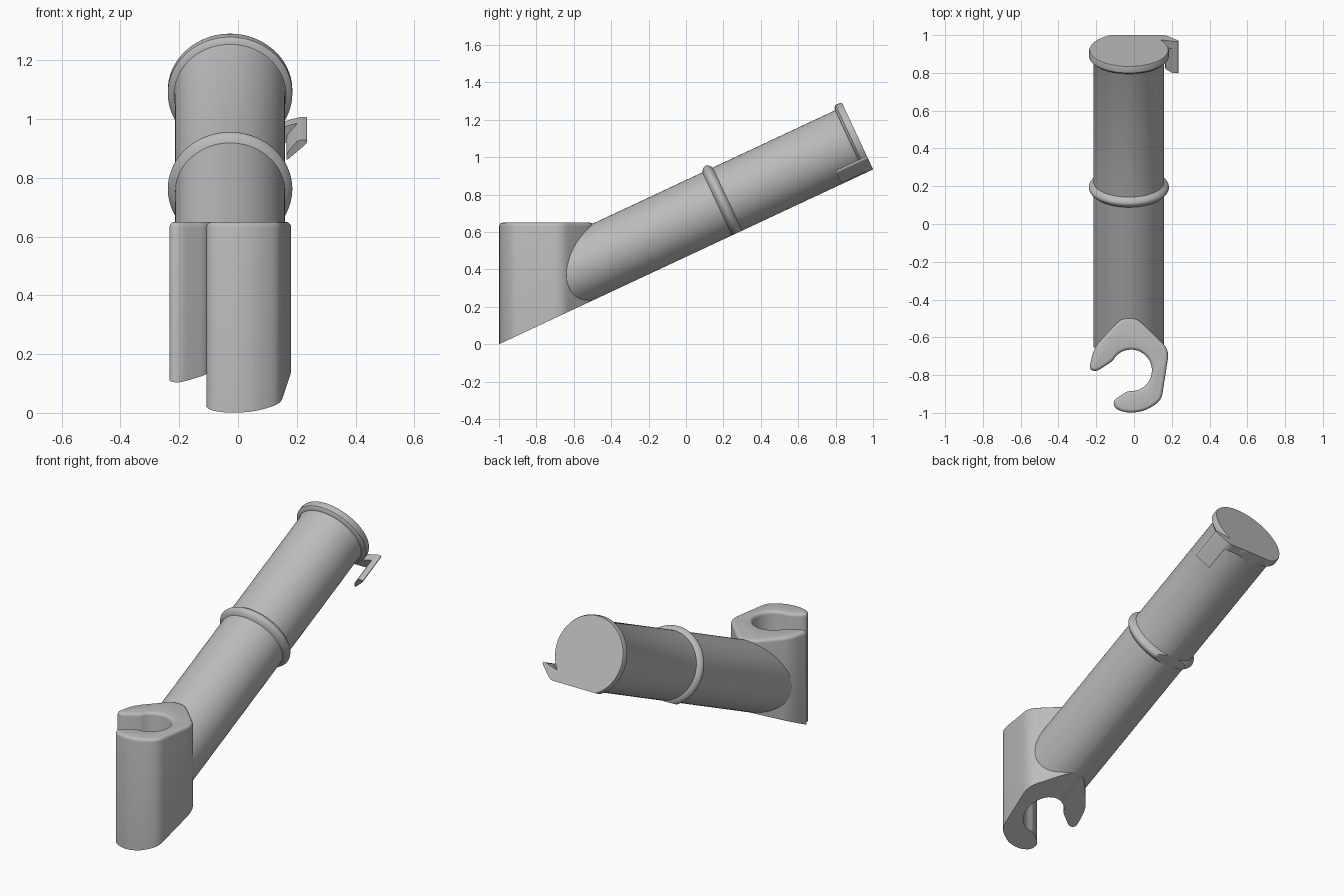
import bpy, bmesh, math
from mathutils import Matrix, Vector

cube = bpy.data.objects.get("Cube")
if cube:
    bpy.data.objects.remove(cube, do_unlink=True)

grey = bpy.data.materials.new("plain grey")
grey.use_nodes = True
COLOUR = (0.5, 0.5, 0.5, 1)
grey.diffuse_color = COLOUR
grey.node_tree.nodes["Principled BSDF"].inputs["Base Color"].default_value = COLOUR

# Tilted frame: x across, local y along the tube, local z up from the flat underside
TILT = Matrix.Translation((0, -1, 0)) @ Matrix.Rotation(math.radians(25.05), 4, "X")
UNDER_NORMAL = TILT.to_3x3() @ Vector((0, 0, 1))
LENGTH, TUBE_R, RIM_R = 2.208, 0.187, 0.212


def slice_off(bm, point, normal):
    """Remove everything behind a plane and close the cut."""
    geom = bm.verts[:] + bm.edges[:] + bm.faces[:]
    cut = bmesh.ops.bisect_plane(bm, geom=geom, dist=1e-6, plane_co=point,
                                 plane_no=normal, clear_inner=True)
    edges = [e for e in cut["geom_cut"] if isinstance(e, bmesh.types.BMEdge) and e.is_boundary]
    bmesh.ops.edgeloop_fill(bm, edges=edges)


def finish(bm, name):
    bmesh.ops.recalc_face_normals(bm, faces=bm.faces[:])
    mesh = bpy.data.meshes.new(name)
    bm.to_mesh(mesh)
    bm.free()
    mesh.materials.append(grey)
    obj = bpy.data.objects.new(name, mesh)
    bpy.context.collection.objects.link(obj)
    bpy.ops.object.select_all(action="DESELECT")
    obj.select_set(True)
    bpy.context.view_layer.objects.active = obj
    bpy.ops.object.shade_smooth_by_angle(angle=math.radians(35))
    return obj


def rounded(corners, steps=5):
    """Round each (x, y, reach) corner of a closed outline."""
    out = []
    for i, (x, y, reach) in enumerate(corners):
        p = Vector((x, y))
        if reach == 0:
            out.append(p)
            continue
        ends = []
        for other in (corners[i - 1], corners[(i + 1) % len(corners)]):
            d = Vector(other[:2]) - p
            ends.append(p + d.normalized() * min(reach, d.length * 0.45))
        for k in range(steps + 1):
            t = k / steps
            out.append(ends[0] * (1 - t) ** 2 + p * 2 * t * (1 - t) + ends[1] * t * t)
    return out


def prism(bm, points, offset):
    """Extrude a polygon of 3D points and return the far face."""
    face = bm.faces.new([bm.verts.new(p) for p in points])
    ext = bmesh.ops.extrude_face_region(bm, geom=[face])["geom"]
    bmesh.ops.translate(bm, verts=[v for v in ext if isinstance(v, bmesh.types.BMVert)], vec=offset)
    return next(f for f in ext if isinstance(f, bmesh.types.BMFace))


# Tube with a rounded middle ring and an end rim, turned from one profile
profile = [(0.1, 0), (0.1, TUBE_R)]
for k in range(13):
    t = k / 12
    profile.append((1.375 + 0.06 * t, TUBE_R + (RIM_R - TUBE_R) * math.sin(math.pi * t) ** 0.8))
profile += [(2.147, TUBE_R), (2.158, 0.191), (2.163, 0.204), (2.172, RIM_R),
            (2.198, RIM_R), (LENGTH, 0.208), (LENGTH, 0)]
bm = bmesh.new()
verts = [bm.verts.new((-0.027 + r, u, 0.185)) for u, r in profile]
edges = [bm.edges.new(pair) for pair in zip(verts, verts[1:])]
bmesh.ops.spin(bm, geom=verts + edges, cent=(-0.027, 0, 0.185), axis=(0, 1, 0),
               angle=math.tau, steps=80)
bmesh.ops.remove_doubles(bm, verts=bm.verts[:], dist=1e-5)
bm.transform(TILT)
slice_off(bm, (0, -0.655, 0), (0, 1, 0))
slice_off(bm, (0, -1, 0), UNDER_NORMAL)
finish(bm, "tube")

# Open clamp: C-shaped outline pulled upright, soft top edge, slanted underside
bore = []
for k in range(25):
    a = math.radians(-85 + 225 * k / 24)
    bore.append((-0.015 + 0.11 * math.cos(a), -0.775 + 0.11 * math.sin(a), 0))
outline = [(0.187, -0.665, 0.05), (0.145, -0.935, 0.04), (0.06, -0.99, 0.06),
           (-0.03, -1.002, 0.05), (-0.1, -0.98, 0.03), (-0.112, -0.935, 0.03),
           (-0.035, -0.885, 0.025)]
outline += bore
outline += [(-0.112, -0.725, 0.025), (-0.2, -0.782, 0.03), (-0.238, -0.77, 0.03),
            (-0.213, -0.655, 0.05), (-0.065, -0.495, 0.06), (0.015, -0.495, 0.06)]
bm = bmesh.new()
top = prism(bm, [(p.x, p.y, -0.1) for p in rounded(outline)], (0, 0, 0.75))
bmesh.ops.bevel(bm, geom=top.edges[:], offset=0.018, segments=4, profile=0.5, affect="EDGES")
slice_off(bm, (0, -1, 0), UNDER_NORMAL)
finish(bm, "clamp")

# Hook: cross plate at the tube end and a slanted arm pointing back along it
plate = [(-0.03, 0, 0), (0.165, 0, 0.02), (0.235, 0.068, 0.01), (0.235, 0.08, 0.005),
         (0.195, 0.076, 0.02), (0.15, 0.06, 0.03), (-0.03, 0.08, 0)]
arm = [(0.165, 0.002, 0.01), (0.235, 0.068, 0.01), (0.235, 0.08, 0.005),
       (0.205, 0.08, 0.01), (0.166, 0.03, 0.01)]
for name, section, depth in (("hook_plate", plate, 0.043), ("hook_arm", arm, 0.185)):
    bm = bmesh.new()
    prism(bm, [(p.x, LENGTH, p.y) for p in rounded(section)], (0, -depth, 0))
    bm.transform(TILT)
    finish(bm, name)
